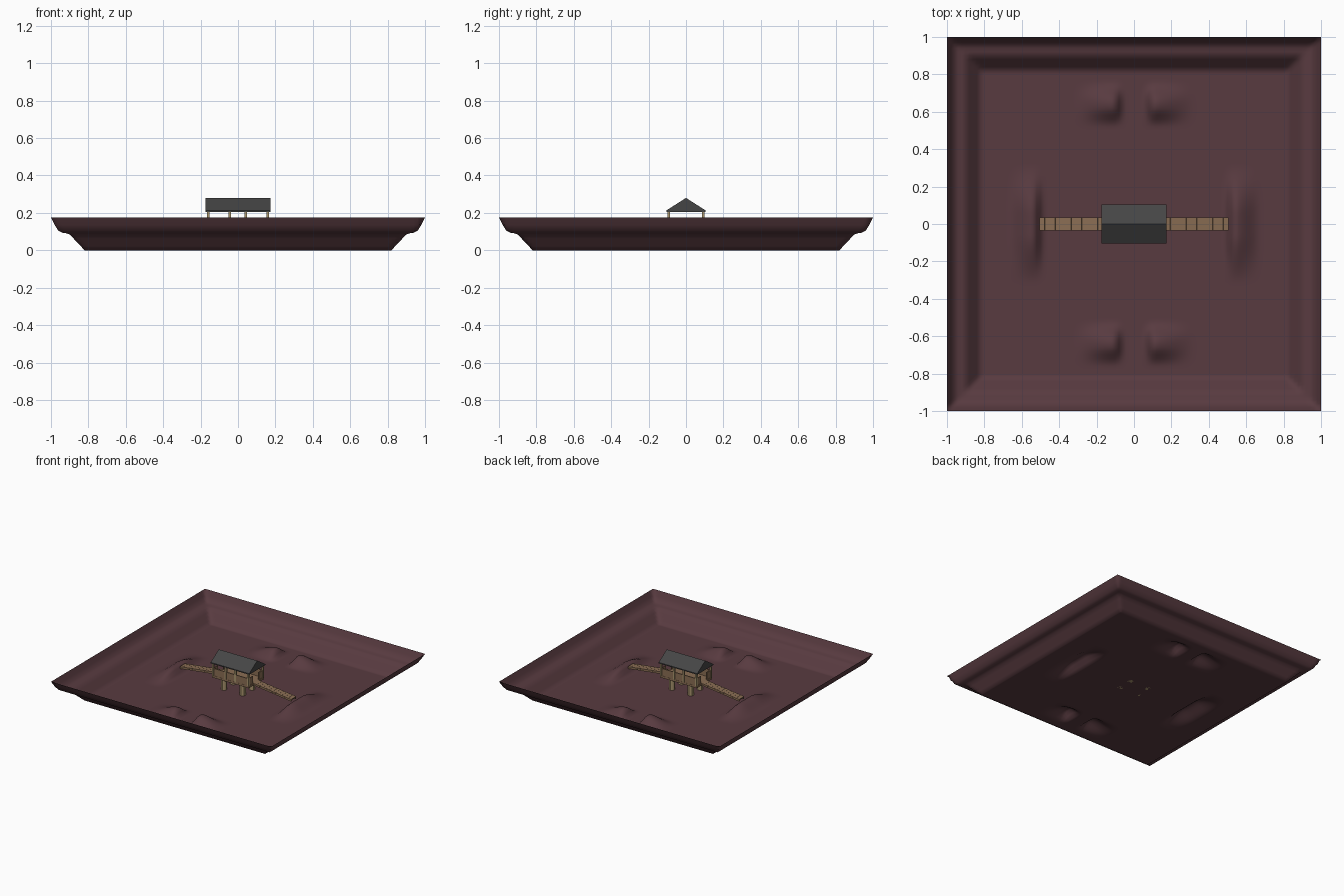
import bpy, bmesh, math
from mathutils import Matrix, Vector

if "Cube" in bpy.data.objects:
    bpy.data.objects.remove(bpy.data.objects["Cube"])


def material(name, rgb):
    m = bpy.data.materials.new(name)
    m.diffuse_color = (*rgb, 1)
    m.use_nodes = True
    m.node_tree.nodes["Principled BSDF"].inputs["Base Color"].default_value = m.diffuse_color
    return m


EARTH = material("dark red earth", (0.098, 0.043, 0.051))
WOOD = material("brown wood", (0.255, 0.155, 0.088))
POLE = material("pale timber", (0.40, 0.30, 0.155))
SLATE = material("dark slate", (0.060, 0.060, 0.060))


def finish(name, bm, mat):
    bmesh.ops.recalc_face_normals(bm, faces=bm.faces)
    mesh = bpy.data.meshes.new(name)
    bm.to_mesh(mesh)
    bm.free()
    mesh.materials.append(mat)
    ob = bpy.data.objects.new(name, mesh)
    bpy.context.collection.objects.link(ob)
    return ob


def add_box(bm, center, size, tilt=0.0):
    m = (Matrix.Translation(center) @ Matrix.Rotation(tilt, 4, 'Y')
         @ Matrix.Diagonal((*size, 1)))
    bmesh.ops.create_cube(bm, size=1, matrix=m)


def smooth(a, b, t):
    t = min(1, max(0, (t - a) / (b - a)))
    return t * t * (3 - 2 * t)


# Terraced rim: distance from the centre -> height
RIM = [(0.82, 0), (0.90, 0.085), (0.92, 0.091), (0.94, 0.094),
       (0.96, 0.104), (0.98, 0.135), (1.0, 0.175)]


def rim_height(d):
    if d <= RIM[0][0]:
        return 0
    for (d0, z0), (d1, z1) in zip(RIM, RIM[1:]):
        if d <= d1 + 1e-6:
            return z0 + (z1 - z0) * (d - d0) / (d1 - d0)
    return RIM[-1][1]


def height(x, y):
    ax, ay = abs(x), abs(y)
    z = rim_height(max(ax, ay))
    # Long banks at the ends of the walkways, steep on one side
    z += (0.062 * smooth(0.48, 0.54, ax) * (1 - smooth(0.54, 0.68, ax))
          * (1 - smooth(0.06, 0.32, ay)))
    # Paired mounds with a narrow gap between them
    z += (0.062 * smooth(0.05, 0.11, ax) * (1 - smooth(0.10, 0.33, ax))
          * (1 - smooth(0.01, 0.12, abs(ay - 0.64))))
    return z


# Ground sheet
bm = bmesh.new()
bmesh.ops.create_grid(bm, x_segments=100, y_segments=100, size=1)
for v in bm.verts:
    v.co.z = height(v.co.x, v.co.y)
for f in bm.faces:
    f.smooth = True
finish("ground", bm, EARTH)

# Platform floor
FLOOR = 0.105
bm = bmesh.new()
add_box(bm, (0, 0, FLOOR - 0.008), (0.335, 0.195, 0.016))
finish("platform", bm, WOOD)

# Low walls, open at both ends for the walkways
bm = bmesh.new()
WALL_Z, WALL_H = FLOOR + 0.03, 0.06
for s in (-1, 1):
    add_box(bm, (0, s * 0.092, WALL_Z), (0.325, 0.008, WALL_H))
    for t in (-1, 1):
        add_box(bm, (s * 0.16, t * 0.065, WALL_Z), (0.008, 0.055, WALL_H))
finish("low_walls", bm, WOOD)

# Slim posts carrying the roof
bm = bmesh.new()
for x in (-0.16, -0.045, 0.042, 0.16):
    for y in (-0.092, 0.092):
        add_box(bm, (x, y, (FLOOR + 0.216) / 2), (0.014, 0.014, 0.216 - FLOOR))
finish("roof_posts", bm, POLE)

# Thick round stilts
bm = bmesh.new()
for x in (-0.085, 0.085):
    for y in (-0.06, 0.06):
        bmesh.ops.create_cone(bm, cap_ends=True, segments=12, radius1=0.023,
                              radius2=0.023, depth=FLOOR - 0.01,
                              matrix=Matrix.Translation((x, y, (FLOOR - 0.01) / 2)))
stilts = finish("stilts", bm, POLE)
bpy.context.view_layer.objects.active = stilts
stilts.select_set(True)
bpy.ops.object.shade_smooth_by_angle()

# Gable roof
bm = bmesh.new()
outline = [(-0.105, 0.205), (0.105, 0.205), (0.105, 0.213), (0, 0.28), (-0.105, 0.213)]
face = bm.faces.new([bm.verts.new((-0.175, y, z)) for y, z in outline])
ext = bmesh.ops.extrude_face_region(bm, geom=[face], use_keep_orig=True)
for g in ext["geom"]:
    if isinstance(g, bmesh.types.BMVert):
        g.co.x = 0.175
finish("roof", bm, SLATE)

# Sloping plank walkways to the banks
START, END, COUNT = Vector((0.165, 0, 0.100)), Vector((0.505, 0, 0.058)), 12
run = END - START
slope = math.atan2(-run.z, run.x)
for side, label in ((-1, "left"), (1, "right")):
    bm = bmesh.new()
    step = run.length / COUNT
    for i in range(COUNT):
        p = START + run * ((i + 0.5) / COUNT)
        add_box(bm, (side * p.x, 0, p.z), (step - 0.001, 0.068, 0.010), side * slope)
    # Side beams below the planks
    mid = (START + END) / 2
    for y in (-0.026, 0.026):
        add_box(bm, (side * mid.x, y, mid.z - 0.009), (run.length, 0.008, 0.010), side * slope)
    finish(label + "_walkway", bm, WOOD)
